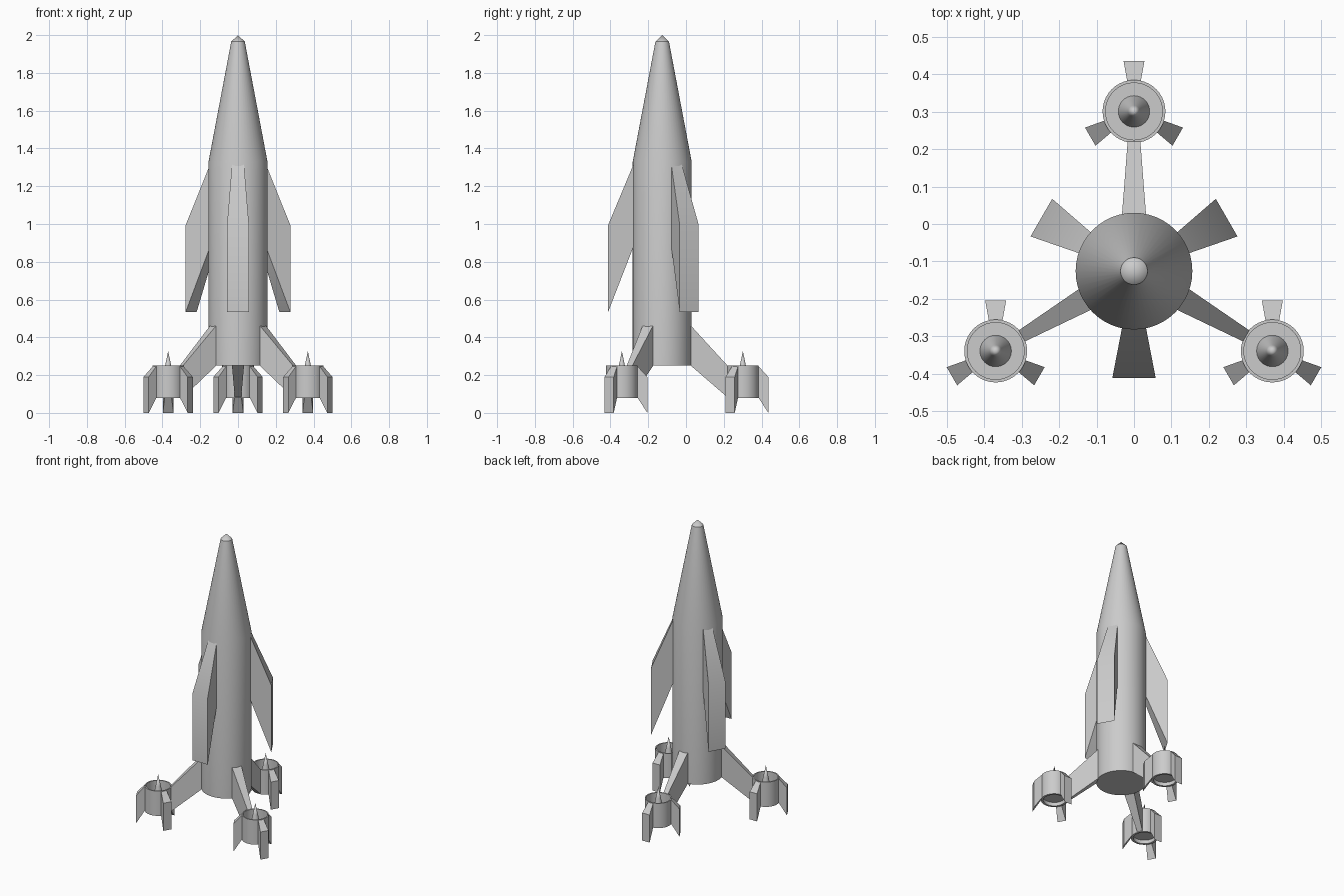
import bpy, bmesh, math
from mathutils import Matrix, Vector

if "Cube" in bpy.data.objects:
    bpy.data.objects.remove(bpy.data.objects["Cube"])

CENTER = Vector((0, -0.126, 0))


def finish(bm, name, angle=30):
    bmesh.ops.recalc_face_normals(bm, faces=bm.faces)
    me = bpy.data.meshes.new(name)
    bm.to_mesh(me)
    bm.free()
    ob = bpy.data.objects.new(name, me)
    bpy.context.collection.objects.link(ob)
    bpy.ops.object.select_all(action='DESELECT')
    ob.select_set(True)
    bpy.context.view_layer.objects.active = ob
    bpy.ops.object.shade_smooth_by_angle(angle=math.radians(angle))
    return ob


def lathe(name, profile, loc, steps=40):
    """Spin an (r, z) profile around a vertical axis at loc."""
    bm = bmesh.new()
    vs = [bm.verts.new((r, 0, z)) for r, z in profile]
    es = [bm.edges.new(p) for p in zip(vs, vs[1:])]
    bmesh.ops.spin(bm, geom=vs + es, cent=(0, 0, 0), axis=(0, 0, 1),
                   angle=math.tau, steps=steps, use_merge=True)
    bmesh.ops.remove_doubles(bm, verts=bm.verts, dist=1e-5)
    bmesh.ops.translate(bm, verts=bm.verts, vec=loc)
    return finish(bm, name)


def blade(name, profile, loc, angle):
    """Radial plate from (r, z, half_width) corners, turned about loc."""
    bm = bmesh.new()
    a = [bm.verts.new((r, -w, z)) for r, z, w in profile]
    b = [bm.verts.new((r, w, z)) for r, z, w in profile]
    bm.faces.new(a)
    bm.faces.new(b)
    for i in range(len(a)):
        j = (i + 1) % len(a)
        bm.faces.new((a[i], a[j], b[j], b[i]))
    m = Matrix.Translation(loc) @ Matrix.Rotation(math.radians(angle), 4, 'Z')
    bmesh.ops.transform(bm, matrix=m, verts=bm.verts)
    return finish(bm, name)


# Hull with long nose cone and blunt tip
lathe("hull", [(0, 0.25), (0.156, 0.25), (0.156, 1.33), (0.036, 1.965), (0, 2.0)],
      CENTER, 48)

# Large wedge fins, flaring outward
FIN = [(0.146, 1.33, 0.031), (0.286, 0.995, 0.058),
       (0.286, 0.535, 0.058), (0.146, 0.895, 0.031)]
for i, a in enumerate((-90, 30, 150)):
    blade(f"hull_fin_{i}", FIN, CENTER, a)

# Struts, engine pods with inner cone, and pod fins
STRUT = [(0.14, 0.475, 0.033), (0.346, 0.25, 0.017),
         (0.346, 0.082, 0.017), (0.14, 0.26, 0.033)]
POD = [(0, 0.328), (0.016, 0.25), (0.042, 0.125), (0.076, 0.125), (0.076, 0.25),
       (0.084, 0.25), (0.084, 0.08), (0.07, 0.08), (0.07, 0.105), (0, 0.105)]
POD_FIN = [(0.08, 0.25, 0.018), (0.135, 0.19, 0.028),
           (0.135, 0.0, 0.028), (0.08, 0.085, 0.018)]
ANGLES = (90, -30, 210)
for i, a in enumerate(ANGLES):
    t = math.radians(a)
    pod = CENTER + Vector((math.cos(t), math.sin(t), 0)) * 0.427
    blade(f"strut_{i}", STRUT, CENTER, a)
    lathe(f"engine_pod_{i}", POD, pod)
    for j, b in enumerate(ANGLES):
        blade(f"pod_fin_{i}_{j}", POD_FIN, pod, b)
